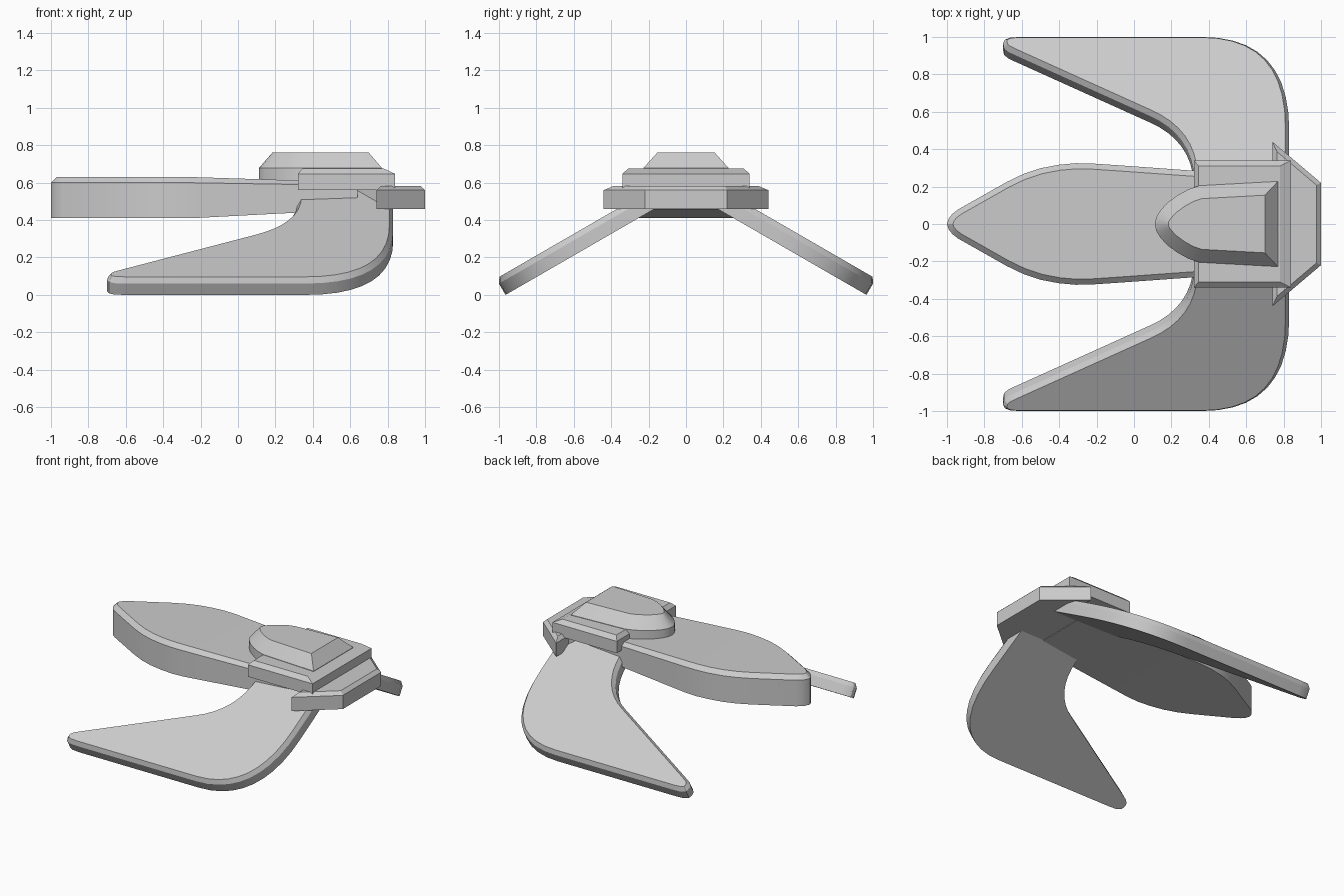
import bpy, bmesh, math
from mathutils import Vector

if "Cube" in bpy.data.objects:
    bpy.data.objects.remove(bpy.data.objects["Cube"])


def inset(pts, d):
    """Shrink a counter-clockwise 2D outline by d with mitred corners."""
    out = []
    n = len(pts)
    for i in range(n):
        a, p, b = (Vector(pts[(i + k) % n]) for k in (-1, 0, 1))
        e1, e2 = (p - a).normalized(), (b - p).normalized()
        n1, n2 = Vector((-e1.y, e1.x)), Vector((-e2.y, e2.x))
        out.append(p + (n1 + n2) * d / max(0.3, 1 + n1.dot(n2)))
    return out


def sym(half):
    """Complete an upper half outline (listed +x to -x) across y = 0."""
    return half + [(x, -y) for x, y in reversed(half) if y > 0]


def corner(p0, c, p1, n=8):
    """Rounded corner as a quadratic curve."""
    p0, c, p1 = Vector(p0), Vector(c), Vector(p1)
    return [tuple(p0 * (1 - t) ** 2 + c * 2 * t * (1 - t) + p1 * t * t)
            for t in (i / n for i in range(n + 1))]


def loft(name, rings, smooth=True):
    """Skin matching rings of 3D points and cap both ends."""
    bm = bmesh.new()
    vs = [[bm.verts.new(p) for p in r] for r in rings]
    n = len(vs[0])
    for lo, hi in zip(vs, vs[1:]):
        for i in range(n):
            j = (i + 1) % n
            bm.faces.new((lo[i], lo[j], hi[j], hi[i]))
    bm.faces.new(vs[0][::-1])
    bm.faces.new(vs[-1])
    caps = [f for f in bm.faces if len(f.verts) > 4]
    bmesh.ops.triangulate(bm, faces=caps)
    bmesh.ops.recalc_face_normals(bm, faces=bm.faces)
    me = bpy.data.meshes.new(name)
    bm.to_mesh(me)
    bm.free()
    ob = bpy.data.objects.new(name, me)
    bpy.context.collection.objects.link(ob)
    if smooth:
        bpy.ops.object.select_all(action='DESELECT')
        bpy.context.view_layer.objects.active = ob
        ob.select_set(True)
        bpy.ops.object.shade_smooth_by_angle(angle=math.radians(25))
    return ob


def flat(pts, z):
    return [(p[0], p[1], z) for p in pts]


# nose hull: leaf outline, underside and top taper towards the rear
hull = sym([(0.64, 0.265), (0.32, 0.285), (-0.07, 0.313), (-0.22, 0.323), (-0.31, 0.325),
            (-0.40, 0.317), (-0.50, 0.298), (-0.59, 0.268), (-0.68, 0.225),
            (-0.94, 0.078), (-0.97, 0.055), (-0.99, 0.03), (-1.0, 0)])


def slope(x, z, dz):
    return z + dz * max(0, (x + 0.25) / 0.57)


loft("nose_hull", [
    [(x, y, slope(x, 0.41, 0.03)) for x, y in hull],
    [(x, y, slope(x, 0.60, -0.01)) for x, y in hull],
    [(p.x, p.y, slope(p.x, 0.63, -0.018)) for p in inset(hull, 0.03)]])

# swept wings, sloping down 30 degrees, chamfered on the upper rim
C, S = math.cos(math.pi / 6), 0.5
plan = ([(0.83, 0.10)] + corner((0.83, 0.5), (0.83, 1), (0.36, 1), 10)
        + [(-0.60, 1), (-0.66, 0.997), (-0.69, 0.985), (-0.70, 0.965), (-0.695, 0.94),
           (-0.675, 0.922), (-0.64, 0.905)]
        + corner((0.08, 0.58), (0.31, 0.48), (0.32, 0.25)) + [(0.32, 0.10)])
wing = [(x, y / C) for x, y in plan]


def tilt(pts, t):
    return [(p[0], p[1] * C - 0.035 + S * t, (1 - p[1] * C) * S / C + C * t) for p in pts]


ob = loft("wings", [tilt(wing, 0), tilt(wing, 0.07), tilt(inset(wing, 0.02), 0.10)])
mir = ob.modifiers.new("mirror", 'MIRROR')
mir.use_axis = (False, True, False)

# angled rear bumper
bumper = sym([(1.0, 0.22), (0.74, 0.44), (0.74, 0.30), (0.64, 0.20)])
loft("rear_bumper", [flat(bumper, 0.46), flat(bumper, 0.56),
                     flat(inset(bumper, 0.025), 0.583)], False)

# cabin deck with chamfered top


def box_ring(x0, x1, y, z):
    return [(x1, -y, z), (x1, y, z), (x0, y, z), (x0, -y, z)]


loft("cabin_deck", [box_ring(0.32, 0.84, 0.34, 0.56), box_ring(0.32, 0.84, 0.34, 0.647),
                    box_ring(0.345, 0.78, 0.31, 0.675)], False)

# canopy with rounded nose and sloping sides
canopy = sym([(0.77, 0.228), (0.35, 0.205), (0.29, 0.185), (0.235, 0.155), (0.18, 0.115),
              (0.14, 0.072), (0.118, 0.035), (0.112, 0)])
loft("canopy", [flat(canopy, 0.60), flat(canopy, 0.678), flat(inset(canopy, 0.07), 0.76)])
